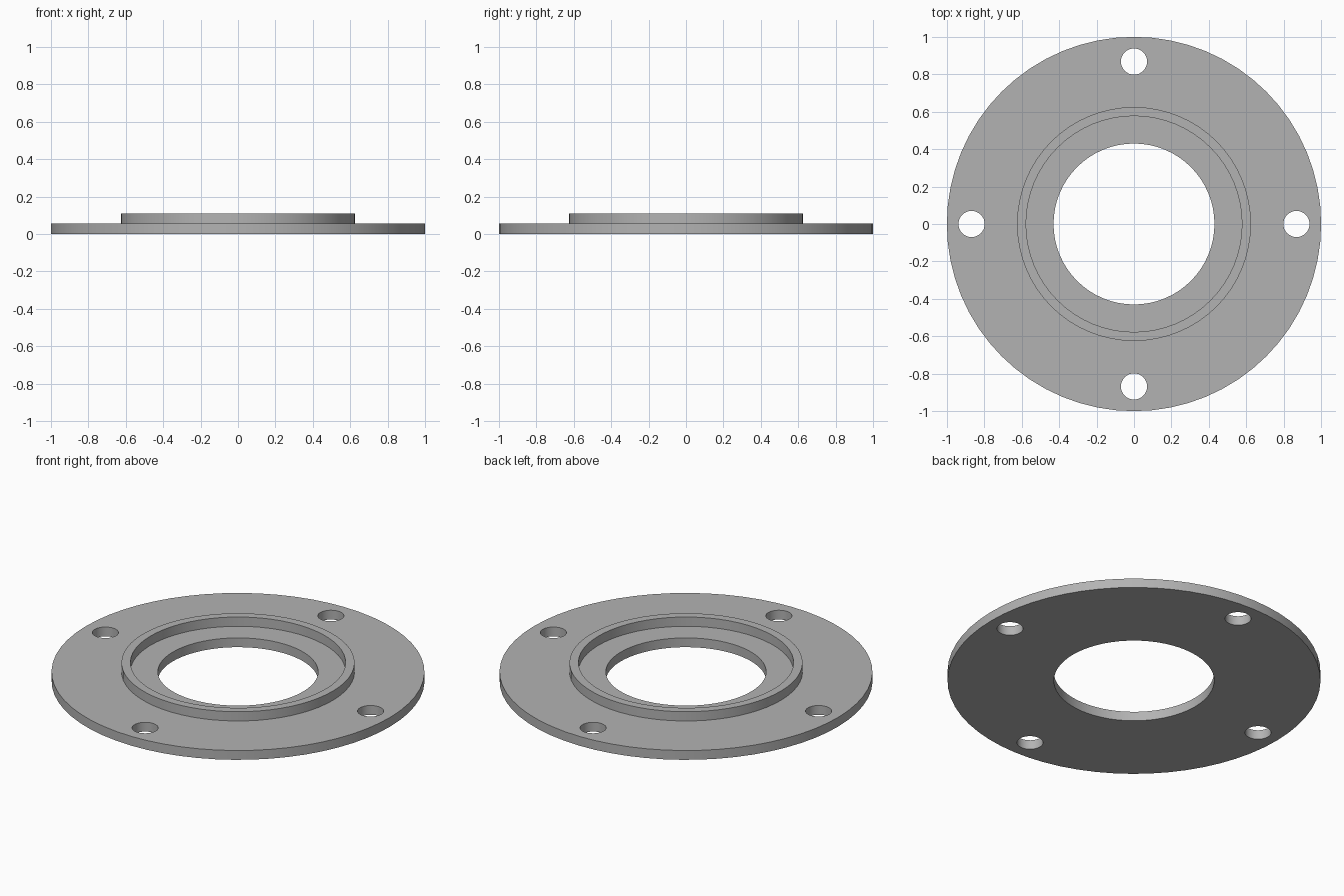
import bpy
import bmesh
from math import cos, sin, pi
from mathutils import Matrix

cube = bpy.data.objects.get("Cube")
if cube:
    bpy.data.objects.remove(cube, do_unlink=True)

SEGMENTS = 64
PLATE_TOP, COLLAR_TOP = 0.055, 0.11
BORE, COLLAR_IN, COLLAR_OUT, RIM = 0.43, 0.577, 0.625, 1.0
BOLT_CIRCLE, BOLT_RADIUS = 0.868, 0.07

steel = bpy.data.materials.new("grey steel")
steel.use_nodes = True
colour = (0.45, 0.45, 0.45, 1)
steel.diffuse_color = colour
steel.node_tree.nodes["Principled BSDF"].inputs["Base Color"].default_value = colour


def add_object(name, bm):
    bmesh.ops.recalc_face_normals(bm, faces=bm.faces)
    mesh = bpy.data.meshes.new(name)
    bm.to_mesh(mesh)
    bm.free()
    mesh.materials.append(steel)
    obj = bpy.data.objects.new(name, mesh)
    bpy.context.collection.objects.link(obj)
    return obj


# Flange plate and raised collar: one closed cross-section, lathed around z
profile = [(BORE, 0), (RIM, 0), (RIM, PLATE_TOP), (COLLAR_OUT, PLATE_TOP),
           (COLLAR_OUT, COLLAR_TOP), (COLLAR_IN, COLLAR_TOP),
           (COLLAR_IN, PLATE_TOP), (BORE, PLATE_TOP)]
bm = bmesh.new()
rings = []
for i in range(SEGMENTS):
    a = 2 * pi * i / SEGMENTS
    rings.append([bm.verts.new((r * cos(a), r * sin(a), z)) for r, z in profile])
for i, ring in enumerate(rings):
    following = rings[(i + 1) % SEGMENTS]
    for j in range(len(profile)):
        k = (j + 1) % len(profile)
        bm.faces.new((ring[j], following[j], following[k], ring[k]))
flange = add_object("flange", bm)

# Four bolt holes cut through the plate
bm = bmesh.new()
for i in range(4):
    a = i * pi / 2
    place = Matrix.Translation((BOLT_CIRCLE * cos(a), BOLT_CIRCLE * sin(a), 0))
    bmesh.ops.create_cone(bm, cap_ends=True, segments=32, radius1=BOLT_RADIUS,
                          radius2=BOLT_RADIUS, depth=0.4, matrix=place)
cutter = add_object("bolt_hole_cutter", bm)
cutter.hide_render = True
cutter.hide_set(True)

holes = flange.modifiers.new("bolt holes", "BOOLEAN")
holes.operation = "DIFFERENCE"
holes.solver = "EXACT"
holes.object = cutter
bpy.context.view_layer.objects.active = flange
flange.select_set(True)
bpy.ops.object.modifier_apply(modifier=holes.name)
bpy.data.objects.remove(cutter, do_unlink=True)

bpy.ops.object.shade_smooth_by_angle(angle=pi / 6)
